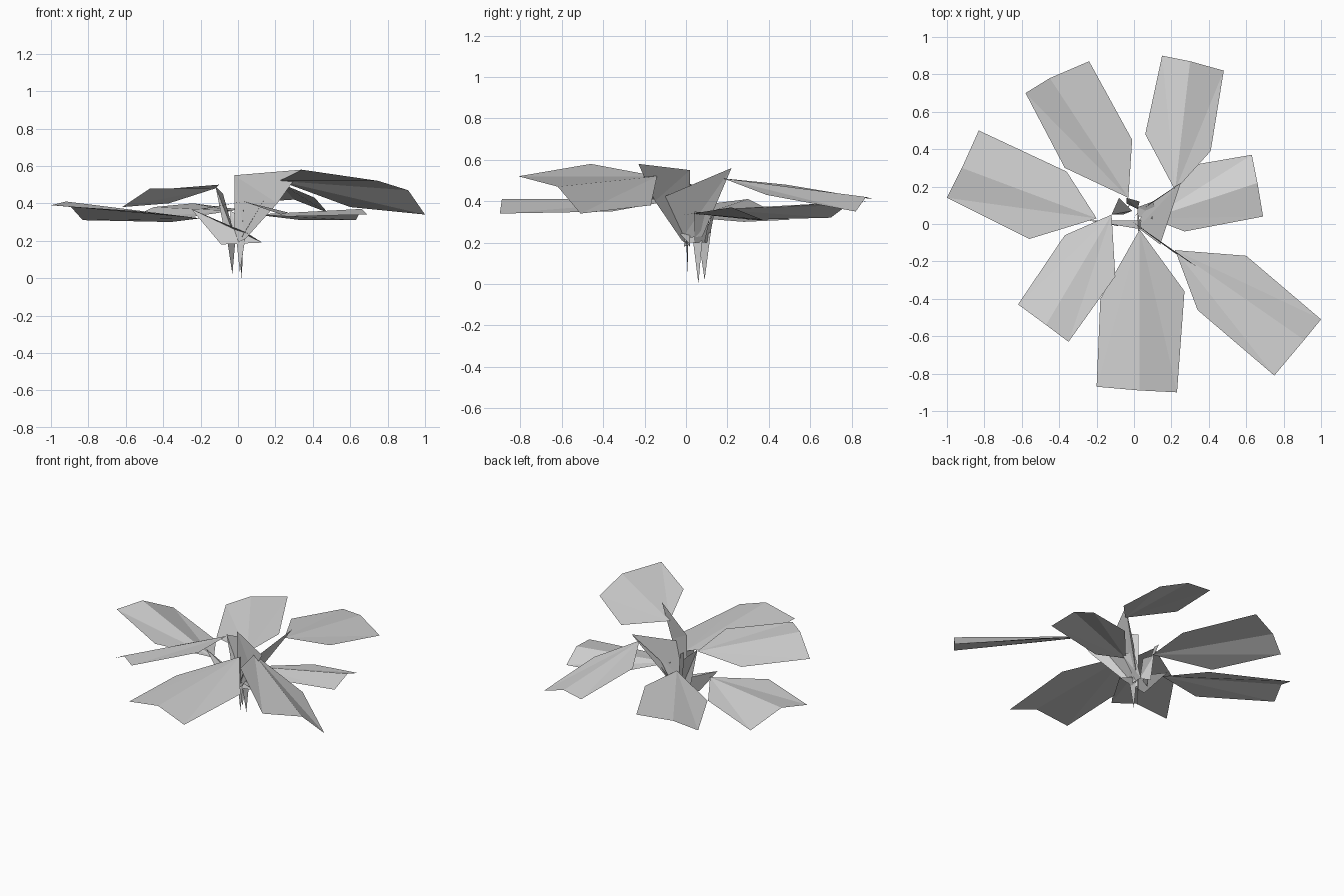
import bpy
import bmesh
from mathutils import Vector

if "Cube" in bpy.data.objects:
    bpy.data.objects.remove(bpy.data.objects["Cube"], do_unlink=True)

# One plain grey for the whole plant
GREY = (0.64, 0.64, 0.64, 1.0)
grey = bpy.data.materials.new("plain grey")
grey.use_nodes = True
grey.diffuse_color = GREY
for node in grey.node_tree.nodes:
    if node.type == "BSDF_PRINCIPLED":
        node.inputs["Base Color"].default_value = GREY


def fan_sheet(name, *points, facing=Vector((0, 0, 1))):
    """Flat-shaded sheet folded along lines that spread from its first point."""
    bm = bmesh.new()
    verts = [bm.verts.new(p) for p in points]
    for second, third in zip(verts[1:], verts[2:]):
        bm.faces.new((verts[0], second, third))
    bm.normal_update()
    if sum((f.normal.dot(facing) * f.calc_area() for f in bm.faces)) < 0:
        bmesh.ops.reverse_faces(bm, faces=bm.faces)
    mesh = bpy.data.meshes.new(name)
    bm.to_mesh(mesh)
    bm.free()
    mesh.materials.append(grey)
    obj = bpy.data.objects.new(name, mesh)
    bpy.context.scene.collection.objects.link(obj)
    return obj


def leaf(place, base, shoulder_a, corner_a, tip, corner_b, shoulder_b):
    """Broad leaf: narrow base, two shoulders, square end with a raised rib."""
    return fan_sheet("leaf_" + place, base, shoulder_a, corner_a,
                     tip, corner_b, shoulder_b)


def stem(place, *points):
    """Upright blade that carries a leaf."""
    return fan_sheet("stem_" + place, *points, facing=Vector((1, -1, 0.5)))


def root_spike(place, point, *rim):
    """Folded sliver that tapers down to the ground."""
    return fan_sheet("root_spike_" + place, point, *rim, facing=Vector((0, -1, 0)))


# Leaves, each drawn from its base round the outline
leaf("back_left", (.22, .18, .51), (.41, .39, .43), (.48, .82, .35),
     (.30, .87, .42), (.15, .90, .41), (.06, .48, .48))
leaf("left", (.09, .03, .34), (.27, -.04, .33), (.69, .04, .34),
     (.66, .22, .37), (.63, .37, .31), (.34, .32, .31))
leaf("front_left", (.22, -.14, .52), (.34, -.46, .58), (.75, -.81, .52),
     (.91, -.62, .47), (1, -.51, .34), (.60, -.17, .38))
leaf("front", (.03, -.03, .41), (-.18, -.40, .37), (-.20, -.87, .37),
     (.03, -.89, .41), (.23, -.90, .34), (.27, -.36, .35))
leaf("front_right", (-.12, .05, .48), (-.37, -.06, .40), (-.62, -.43, .38),
     (-.47, -.54, .48), (-.35, -.63, .48), (-.10, -.28, .50))
leaf("right", (-.20, .03, .32), (-.36, .28, .30), (-.83, .50, .31),
     (-.92, .30, .41), (-1, .14, .39), (-.56, -.08, .36))
leaf("back_right", (-.03, .14, .36), (-.01, .45, .37), (-.24, .87, .40),
     (-.45, .78, .38), (-.58, .70, .32), (-.37, .30, .31))

# Blade stems gathered at the middle
stem("back_left", (.25, .22, .56), (.14, -.11, .42), (.02, -.02, .22),
     (.05, .08, .23), (.10, .12, .38))
stem("left", (.13, .04, .35), (.10, .12, .34), (.02, .09, .20), (.02, .04, .20))
stem("front_left", (-.02, .02, .55), (.34, -.23, .58), (.21, -.15, .40),
     (.04, -.02, .21), (-.02, .02, .18))
stem("front", (.03, -.14, .39), (.03, .02, .41), (.02, .06, .20), (.02, 0, .20))
stem("front_right", (-.12, .05, .49), (-.08, .14, .45), (-.01, .07, .20),
     (-.06, .05, .19))
stem("right", (-.25, .02, .37), (.05, -.03, .24), (.13, .02, .19), (-.09, -.01, .18))
stem("back_right", (-.04, .14, .36), (.03, .12, .32), (.02, .08, .20),
     (-.04, .11, .20))

# Root spikes under the stems
root_spike("front", (.01, .01, .03), (-.01, .01, .22), (.04, 0, .22))
root_spike("left", (.02, .06, 0), (0, .03, .24), (.03, .08, .23))
root_spike("right", (-.03, .09, .02), (-.06, .06, .22), (-.01, .12, .25))
